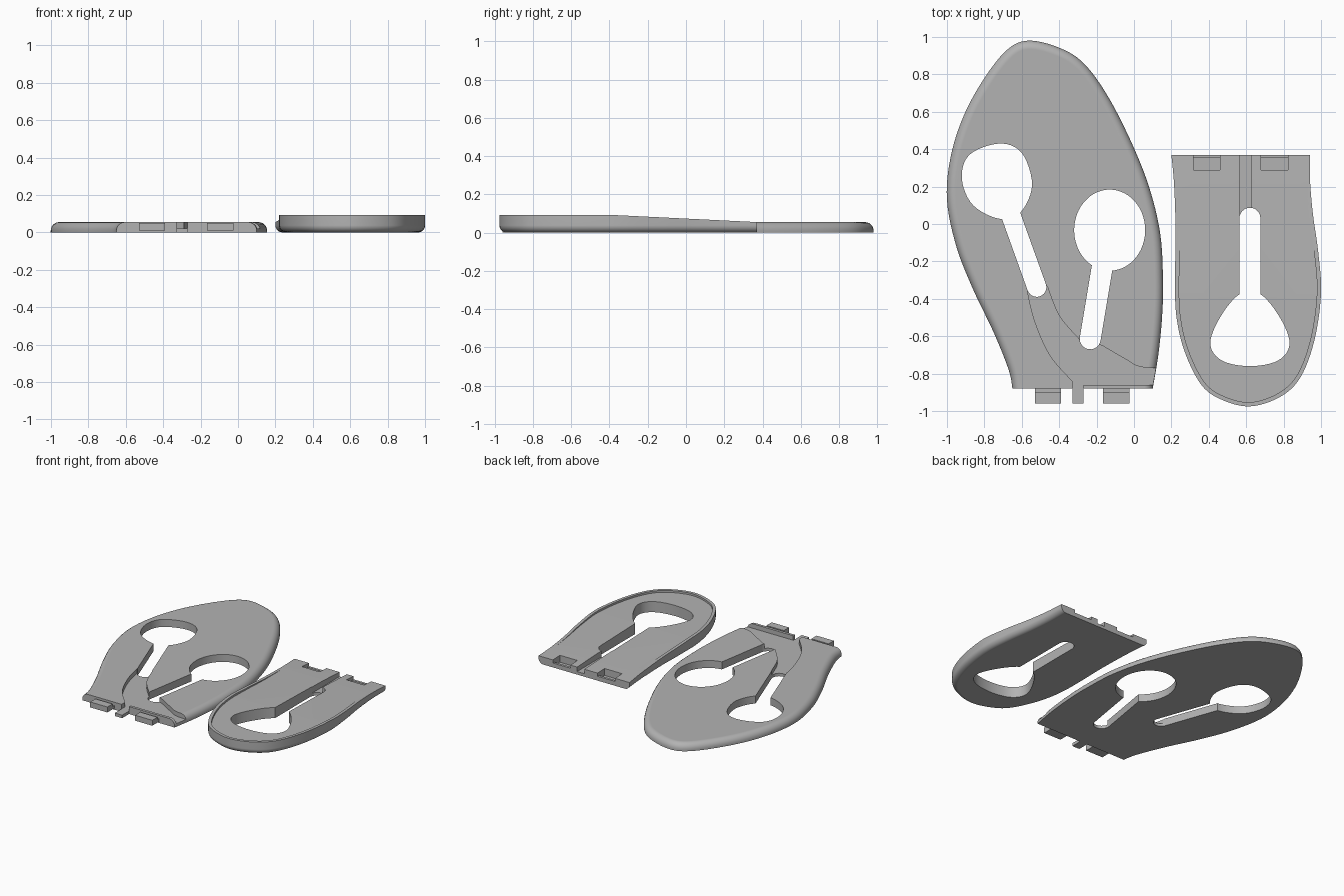
import bpy, bmesh, math
from mathutils import Vector

if "Cube" in bpy.data.objects:
    bpy.data.objects.remove(bpy.data.objects["Cube"])

grey = bpy.data.materials.new("plain grey")
grey.use_nodes = True
colour = (0.45, 0.45, 0.45, 1)
grey.diffuse_color = colour
grey.node_tree.nodes["Principled BSDF"].inputs["Base Color"].default_value = colour

BEND = -0.38   # where the heel ramp levels out


def smooth(points, closed=False, steps=6):
    """Smooth curve through the points."""
    p = [Vector(q) for q in points]
    n = len(p)
    out = []
    for i in range(n if closed else n - 1):
        if closed:
            a, b, c, d = (p[(i + k) % n] for k in (-1, 0, 1, 2))
        else:
            a, b, c, d = (p[min(max(i + k, 0), n - 1)] for k in (-1, 0, 1, 2))
        for s in range(steps):
            t = s / steps
            out.append(0.5 * (2 * b + (c - a) * t + (2 * a - 5 * b + 4 * c - d) * t * t
                              + (3 * b - a - 3 * c + d) * t ** 3))
    return out if closed else out + [p[-1]]


def inward(path, distance):
    """Offset a clockwise path towards its inside."""
    out = []
    for i, q in enumerate(path):
        d = (path[min(i + 1, len(path) - 1)] - path[max(i - 1, 0)]).normalized()
        out.append(q + Vector((d.y, -d.x)) * distance)
    return out


def slab(name, outline, low, high, round_at=None, radius=0, end_y=None):
    """Extruded outline; low and high are heights or functions of y."""
    bm = bmesh.new()
    base = bm.faces.new([bm.verts.new((q[0], q[1], 0)) for q in outline])
    ext = bmesh.ops.extrude_face_region(bm, geom=[base])
    top = [v for v in ext["geom"] if isinstance(v, bmesh.types.BMVert)]
    bmesh.ops.translate(bm, verts=top, vec=(0, 0, 1))
    if callable(low) or callable(high):
        bmesh.ops.bisect_plane(bm, geom=bm.verts[:] + bm.edges[:] + bm.faces[:],
                               plane_co=(0, BEND, 0), plane_no=(0, 1, 0))
    at_top = {v: v.co.z > 0.5 for v in bm.verts}
    for v, up in at_top.items():
        h = high if up else low
        v.co.z = h(v.co.y) if callable(h) else h
    bmesh.ops.recalc_face_normals(bm, faces=bm.faces)
    if round_at:
        want = round_at == "top"
        rim = [e for e in bm.edges
               if all(at_top[v] == want for v in e.verts)
               and not all(abs(v.co.y - end_y) < 1e-4 for v in e.verts)
               and e.calc_face_angle(0) > 0.5]
        bmesh.ops.bevel(bm, geom=rim, offset=radius, segments=6, profile=0.5,
                        affect='EDGES', clamp_overlap=False)
    mesh = bpy.data.meshes.new(name)
    bm.to_mesh(mesh)
    bm.free()
    mesh.materials.append(grey)
    obj = bpy.data.objects.new(name, mesh)
    bpy.context.collection.objects.link(obj)
    return obj


def box(name, x0, x1, y0, y1, z0, z1):
    return slab(name, [(x0, y0), (x0, y1), (x1, y1), (x1, y0)], z0, z1)


def slot(name, start, end, width):
    """Through cutter with a half round at its end."""
    a, b = Vector(start), Vector(end)
    angle = math.atan2(b.y - a.y, b.x - a.x)
    side = Vector((-math.sin(angle), math.cos(angle))) * width / 2
    arc = [b + Vector((math.cos(angle + t), math.sin(angle + t))) * width / 2
           for t in (math.pi * (i / 12 - 0.5) for i in range(13))]
    return slab(name, [a - side] + arc + [a + side], -0.1, 0.2)


def hole(name, points):
    return slab(name, smooth(points, True), -0.1, 0.2)


def carve(obj, cutters):
    bpy.context.view_layer.objects.active = obj
    for c in cutters:
        c.hide_render = True
        m = obj.modifiers.new("cut", 'BOOLEAN')
        m.operation, m.solver, m.object = 'DIFFERENCE', 'EXACT', c
        bpy.ops.object.modifier_apply(modifier=m.name)
        bpy.data.objects.remove(c)


# Front sole plate with a rounded top rim
sole = slab("sole_plate", smooth([
    (-0.65, -0.88), (-0.67, -0.78), (-0.75, -0.58), (-0.86, -0.35), (-0.95, -0.12),
    (-1.0, 0.13), (-0.98, 0.36), (-0.91, 0.58), (-0.8, 0.78), (-0.68, 0.93),
    (-0.57, 0.98), (-0.42, 0.95), (-0.28, 0.87), (-0.15, 0.7), (-0.02, 0.45),
    (0.08, 0.2), (0.14, -0.05), (0.155, -0.3), (0.15, -0.5), (0.13, -0.7),
    (0.1, -0.88)]), 0, 0.055, "top", 0.045, -0.88)

# Sunken channel running from the slots to the front edge
channel = (smooth([(-0.33, -0.84), (-0.45, -0.7), (-0.53, -0.52), (-0.57, -0.36)])
           + smooth([(-0.465, -0.33), (-0.4, -0.49), (-0.29, -0.62)])
           + smooth([(-0.17, -0.65), (-0.05, -0.72), (0.04, -0.765), (0.2, -0.77)])
           + [(0.2, -0.86), (-0.27, -0.86), (-0.27, -1), (-0.33, -1)])
carve(sole, [
    hole("left_hole", [(-0.715, 0.027), (-0.86, 0.1), (-0.92, 0.24), (-0.88, 0.37),
                       (-0.72, 0.43), (-0.6, 0.38), (-0.545, 0.21), (-0.605, 0.065)]),
    slot("left_slot", (-0.67, 0.08), (-0.52, -0.338), 0.103),
    hole("right_hole", [(-0.13 + 0.19 * math.cos(t), -0.033 + 0.217 * math.sin(t))
                        for t in (math.tau * i / 12 for i in range(12))]),
    slot("right_slot", (-0.16, -0.17), (-0.234, -0.614), 0.112),
    slab("channel", channel, 0.022, 0.2)])

# Hooked tabs and centre tongue on the front edge
tabs = [box("centre_tongue", -0.33, -0.27, -0.96, -0.87, 0, 0.022)]
for side, x in (("right", -0.53), ("left", -0.165)):
    tabs.append(box(side + "_tab_neck", x, x + 0.14, -0.905, -0.875, 0.01, 0.03))
    tabs.append(box(side + "_tab_hook", x, x + 0.14, -0.96, -0.9, 0.01, 0.05))


# Heel plate with a rounded underside, rising towards the back of the heel
def heel_top(y):
    return 0.055 + 0.037 * min(1, (0.37 - y) / (0.37 - BEND))


def dish(y):
    return 0.063 + 0.015 * min(1, (0.24 - y) / (0.24 - BEND))


edge = smooth([
    (0.94, 0.37), (0.942, 0.22), (0.957, 0.05), (0.985, -0.15), (1.0, -0.37),
    (0.965, -0.62), (0.89, -0.82), (0.78, -0.925), (0.62, -0.975), (0.47, -0.94),
    (0.36, -0.86), (0.27, -0.68), (0.225, -0.48), (0.22, -0.25), (0.223, -0.05),
    (0.215, 0.2), (0.2, 0.37)])
heel = slab("heel_plate", edge, 0, heel_top, "bottom", 0.038, 0.37)
inner = [q for q in inward(edge, 0.022) if q.y < 0.24]
cutters = [
    slab("heel_dish", inner, dish, 0.2),
    hole("heel_hole", [(0.565, -0.375), (0.46, -0.5), (0.408, -0.64), (0.47, -0.73),
                       (0.62, -0.76), (0.77, -0.73), (0.832, -0.64), (0.78, -0.5),
                       (0.675, -0.375)]),
    slot("heel_slot", (0.62, -0.45), (0.62, 0.031), 0.112),
    box("heel_channel", 0.567, 0.626, 0.04, 0.5, 0.022, 0.2)]
# Pockets that take the hooked tabs
for x in (0.317, 0.68):
    cutters.append(box("pocket", x, x + 0.143, 0.29, 0.352, 0.008, 0.2))
    cutters.append(box("pocket_mouth", x, x + 0.143, 0.34, 0.5, 0.032, 0.2))
carve(heel, cutters)

# Smooth shading on the rounded plates, crisp edges elsewhere
bpy.ops.object.select_all(action='DESELECT')
for obj in (sole, heel):
    obj.select_set(True)
bpy.context.view_layer.objects.active = heel
bpy.ops.object.shade_smooth_by_angle(angle=math.radians(30))
for obj in (sole, heel):
    m = obj.modifiers.new("even_shading", 'WEIGHTED_NORMAL')
    m.keep_sharp = True
